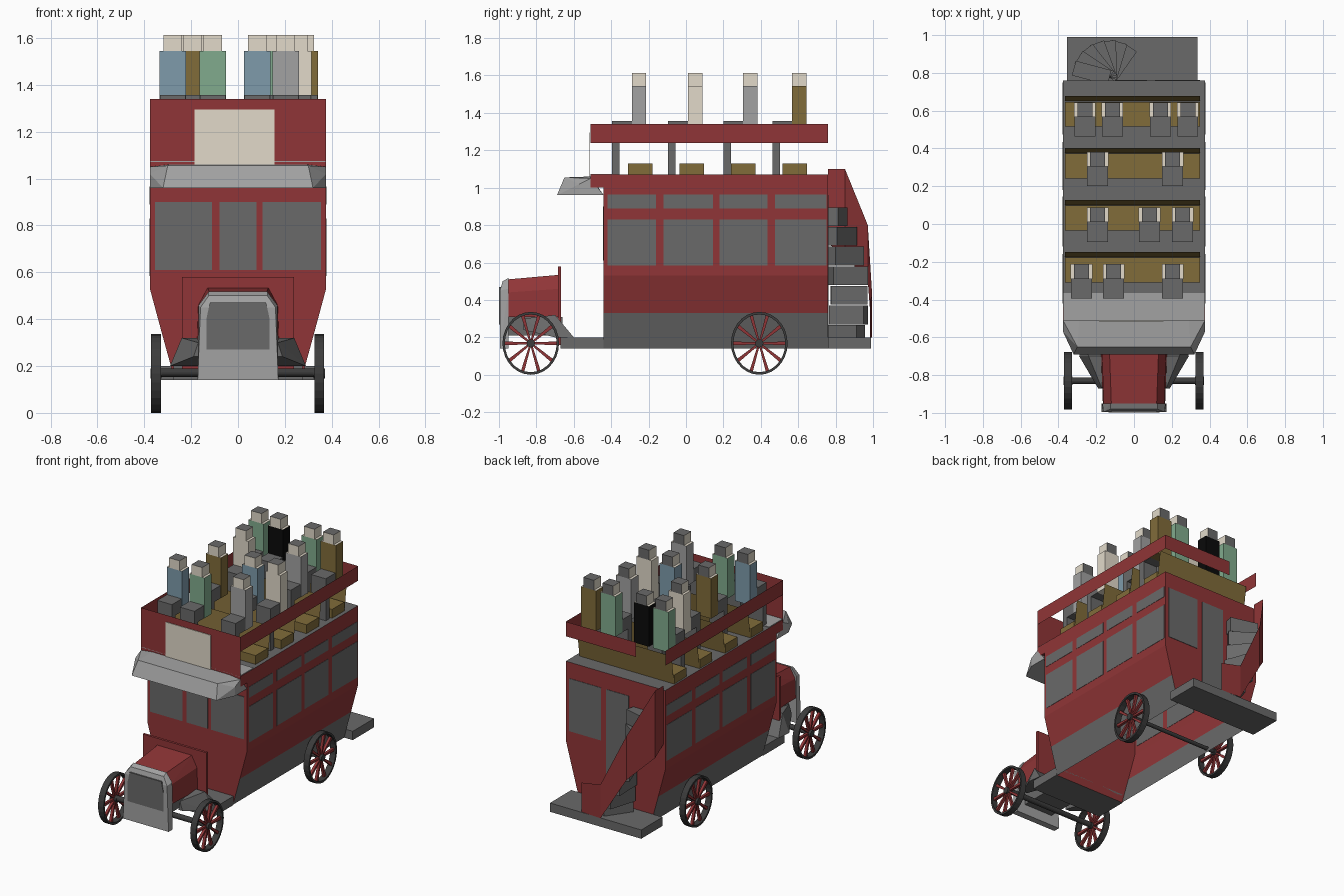
import bpy, bmesh, math
from mathutils import Vector, Matrix

if "Cube" in bpy.data.objects:
    bpy.data.objects.remove(bpy.data.objects["Cube"], do_unlink=True)


def material(name, red, green, blue):
    m = bpy.data.materials.new(name)
    m.use_nodes = True
    colour = (red, green, blue, 1)
    m.diffuse_color = colour
    m.node_tree.nodes["Principled BSDF"].inputs["Base Color"].default_value = colour
    return m


RED = material("dark red paint", .28, .036, .038)
GREY = material("dark grey", .142, .142, .142)
SILVER = material("light grey", .36, .36, .36)
CREAM = material("cream", .76, .7, .59)
GOLD = material("ochre wood", .22, .15, .042)
BLUE = material("dusty blue", .21, .33, .41)
GREEN = material("sage green", .22, .41, .27)
BLACK = material("black", .003, .003, .003)
CHARCOAL = material("charcoal", .045, .045, .045)


def finish(name, bm, *mats):
    bmesh.ops.recalc_face_normals(bm, faces=bm.faces)
    mesh = bpy.data.meshes.new(name)
    bm.to_mesh(mesh)
    bm.free()
    for m in mats:
        mesh.materials.append(m)
    ob = bpy.data.objects.new(name, mesh)
    bpy.context.collection.objects.link(ob)
    return ob


def box(name, x, y, z, mat):
    """Box from three (low, high) ranges."""
    bm = bmesh.new()
    bmesh.ops.create_cube(bm, size=1)
    for v in bm.verts:
        v.co = [r[0] if c < 0 else r[1] for c, r in zip(v.co, (x, y, z))]
    return finish(name, bm, mat)


def hull(name, points, mat):
    bm = bmesh.new()
    for p in points:
        bm.verts.new(p)
    bmesh.ops.convex_hull(bm, input=bm.verts)
    bmesh.ops.dissolve_limit(bm, angle_limit=.01, verts=bm.verts, edges=bm.edges)
    return finish(name, bm, mat)


def strip(name, path, mat):
    """Thin upright sheet along (x, y, low, high) stations."""
    bm = bmesh.new()
    posts = [(bm.verts.new((x, y, low)), bm.verts.new((x, y, high))) for x, y, low, high in path]
    for (a, b), (c, d) in zip(posts, posts[1:]):
        bm.faces.new((a, c, d, b))
    return finish(name, bm, mat)


def paint(ob, rule):
    for p in ob.data.polygons:
        p.material_index = rule(p)


def mirrored(points):
    return [(s * x, y, z) for s in (-1, 1) for x, y, z in points]


W = .376            # half width
FRONT, BACK, NOSE = -.44, .76, -.51
DECK, RAIL, TOP = 1.07, 1.24, 1.34

# Saloon body, open below, tapering under the windows
bm = bmesh.new()
rings = []
for y in (FRONT, BACK):
    right = [(.27, .14), (.322, .33), (W, .53), (W, DECK)]
    loop = right + [(-x, z) for x, z in reversed(right)]
    rings.append([bm.verts.new((x, y, z)) for x, z in loop])
for ring in rings:
    bm.faces.new(ring)
for i in range(len(rings[0]) - 1):
    bm.faces.new((rings[0][i], rings[0][i + 1], rings[1][i + 1], rings[1][i]))
body = finish("saloon_body", bm, RED, GREY)
paint(body, lambda p: int(abs(p.normal.z) > .9 or (abs(p.normal.x) > .5 and p.center.z < .33)))

# Side windows
for side, s in (("left", 1), ("right", -1)):
    for y in ((-.42, -.16), (-.12, .145), (.18, .435), (.475, .75)):
        for z in ((.585, .83), (.89, .965)):
            box(side + "_window", sorted((s * (W - .002), s * (W + .002))), y, z, GREY)

# Front and rear glass, rear door
for x in ((-.355, -.11), (-.08, .08), (.105, .355)):
    box("front_window", x, (FRONT - .004, FRONT + .002), (.61, .9), GREY)
box("rear_window", (.11, .35), (BACK - .002, BACK + .003), (.6, .96), GREY)
box("rear_door", (-.1, .07), (BACK - .002, BACK + .003), (.2, .96), GREY)

# Upper deck overhang, rails and front sign
box("deck_overhang", (-W, W), (NOSE, FRONT), (1.0, DECK), RED)
box("deck_front_floor", (-W + .003, W - .003), (NOSE, -.365), (DECK - .002, DECK + .004), SILVER)
strip("left_and_rear_rail", [(W, NOSE, RAIL, TOP), (W, BACK, RAIL, TOP), (-.155, BACK, RAIL, TOP)], RED)
strip("right_rail", [(-W, NOSE, RAIL, TOP), (-W, BACK, RAIL, TOP)], RED)
strip("front_panel", [(-W, NOSE, 1.0, TOP), (W, NOSE, 1.0, TOP)], RED)
box("blank_sign", (-.185, .155), (NOSE - .006, NOSE - .002), (1.05, 1.295), CREAM)

# Driver's canopy
hull("canopy", mirrored([(W, FRONT, .96), (W, -.57, .96), (.32, -.69, .96), (W, NOSE, 1.05),
                         (W, -.57, 1.02), (.3, -.65, 1.055), (.29, NOSE, 1.06)]), SILVER)

# Seats: base and thin leaning back
for i in range(4):
    end = -.178 + .275 * i
    box("seat_base", (-.365, .35), (end - .132, end), (DECK, 1.13), GOLD)
    bm = bmesh.new()
    bm.faces.new([bm.verts.new(p) for p in ((-.365, end + .003, DECK), (.35, end + .003, DECK),
                                           (.35, end + .03, 1.27), (-.365, end + .03, 1.27))])
    finish("seat_back", bm, GOLD)


# Passengers
def passenger(x, y, coat):
    torso = box("passenger_torso", (x - .057, x + .057), (y, y + .077), (1.27, 1.545), coat)
    torso.data.materials.append(CREAM)
    paint(torso, lambda p: int(p.normal.z > .5))
    head = box("passenger_head", (x - .04, x + .04), (y, y + .077), (1.545, 1.612), CREAM)
    head.data.materials.append(GREY)
    paint(head, lambda p: int(p.normal.z > .5 or p.normal.y > .5))
    box("passenger_lap", (x - .055, x + .055), (y - .105, y + .002), (1.27, 1.357), GREY)
    box("passenger_shins", (x - .055, x + .055), (y - .105, y - .065), (DECK, 1.28), GREY)


SEATING = (
    (-.29, ((-.278, BLUE), (-.108, GREEN), (.204, SILVER))),
    (.01, ((-.193, GOLD), (.082, BLUE), (.257, CREAM))),
    (.305, ((-.193, CREAM), (.204, SILVER))),
    (.567, ((-.26, GREEN), (-.114, BLACK), (.14, GREEN), (.285, GOLD))),
)
for y, row in SEATING:
    for x, coat in row:
        passenger(x, y, coat)

# Rear platform and winding staircase with its curved outer panel
box("rear_platform", (-.355, .335), (BACK, .99), (.14, .2), GREY)
STEPS = 7
for i in range(STEPS):
    step = box("stair_step", (0, .195), (-.04, .04), (-.05, .05), GREY)
    turn = math.radians(55 + 110 * i / (STEPS - 1))
    step.matrix_world = Matrix.Translation((-.13, .775, .215 + .105 * i)) @ Matrix.Rotation(turn, 4, "Z")
strip("stair_panel", [(-.362, BACK, .7, 1.1), (-.362, .85, .64, 1.1), (-.23, .972, .5, .8),
                      (-.05, .995, .2, .43), (.1, .985, .2, .4)], RED)

# Driver's floor, dash and mudguards
box("driver_floor", (-.275, .275), (-.67, FRONT), (.14, .2), GREY)
box("dash", (-.24, .24), (-.685, -.668), (.16, .58), RED)
for s in (-1, 1):
    hull("mudguard", [(s * x, y, z) for x, y, z in ((.16, -.7, .2), (.29, -.7, .2), (.24, -.7, .32),
         (.16, -.7, .32), (.16, -.87, .24), (.19, -.87, .24), (.17, -.87, .3), (.28, -.6, .2),
         (.16, -.6, .2))], GREY)

# Bonnet and radiator
hull("bonnet", mirrored([(.165, -.95, .31), (.16, -.95, .44), (.12, -.95, .51),
                         (.175, -.67, .31), (.17, -.67, .46), (.13, -.67, .535)]), RED)
hull("radiator", mirrored([(.172, -.995, .14), (.16, -.995, .45), (.125, -.98, .5),
                           (.172, -.95, .14), (.168, -.95, .46), (.125, -.95, .517)]), SILVER)
hull("radiator_grille", mirrored([(.135, y, z) for y in (-.999, -.99) for z in (.27, .4)]
                                 + [(.12, y, .47) for y in (-.999, -.99)]), GREY)
box("chassis", (-.11, .11), (-.95, -.66), (.21, .31), GREY)


# Wheels
def cylinder(name, radius, low, high, y, z, mat, sides=12):
    bm = bmesh.new()
    bmesh.ops.create_cone(bm, cap_ends=True, segments=sides, radius1=radius, radius2=radius, depth=high - low)
    bm.transform(Matrix.Translation(((low + high) / 2, y, z)) @ Matrix.Rotation(math.pi / 2, 4, "Y"))
    return finish(name, bm, mat)


def wheel(name, x, y):
    place = Matrix.Translation((x, y, .168)) @ Matrix.Diagonal((1, .9, 1, 1))
    bm = bmesh.new()
    outline = [bm.verts.new((a, 0, r)) for a, r in ((-.021, .168), (.021, .168), (.021, .154), (-.021, .154))]
    edges = [bm.edges.new((outline[i - 1], outline[i])) for i in range(len(outline))]
    bmesh.ops.spin(bm, geom=outline + edges, cent=(0, 0, 0), axis=(1, 0, 0), angle=math.tau, steps=28)
    bmesh.ops.remove_doubles(bm, verts=bm.verts, dist=.0001)
    bm.transform(place)
    finish(name + "_rim", bm, CHARCOAL)
    bm = bmesh.new()
    for i in range(10):
        made = bmesh.ops.create_cube(bm, size=1)["verts"]
        spin = Matrix.Rotation(math.tau * (i + .5) / 10, 4, "X")
        for v in made:
            wide = .02 if v.co.z > 0 else .011
            v.co = spin @ Vector((v.co.x * .018, v.co.y * wide, .085 + v.co.z * .14))
    bm.transform(place)
    finish(name + "_spokes", bm, RED)
    cylinder(name + "_hub", .022, x - .024, x + .024, y, .168, CHARCOAL)


for end, y, thick in (("front", -.83, .018), ("rear", .392, .013)):
    cylinder(end + "_axle", thick, -.35, .35, y, .172, CHARCOAL)
    for side, x in (("left", .347), ("right", -.35)):
        wheel(end + "_" + side + "_wheel", x, y)
